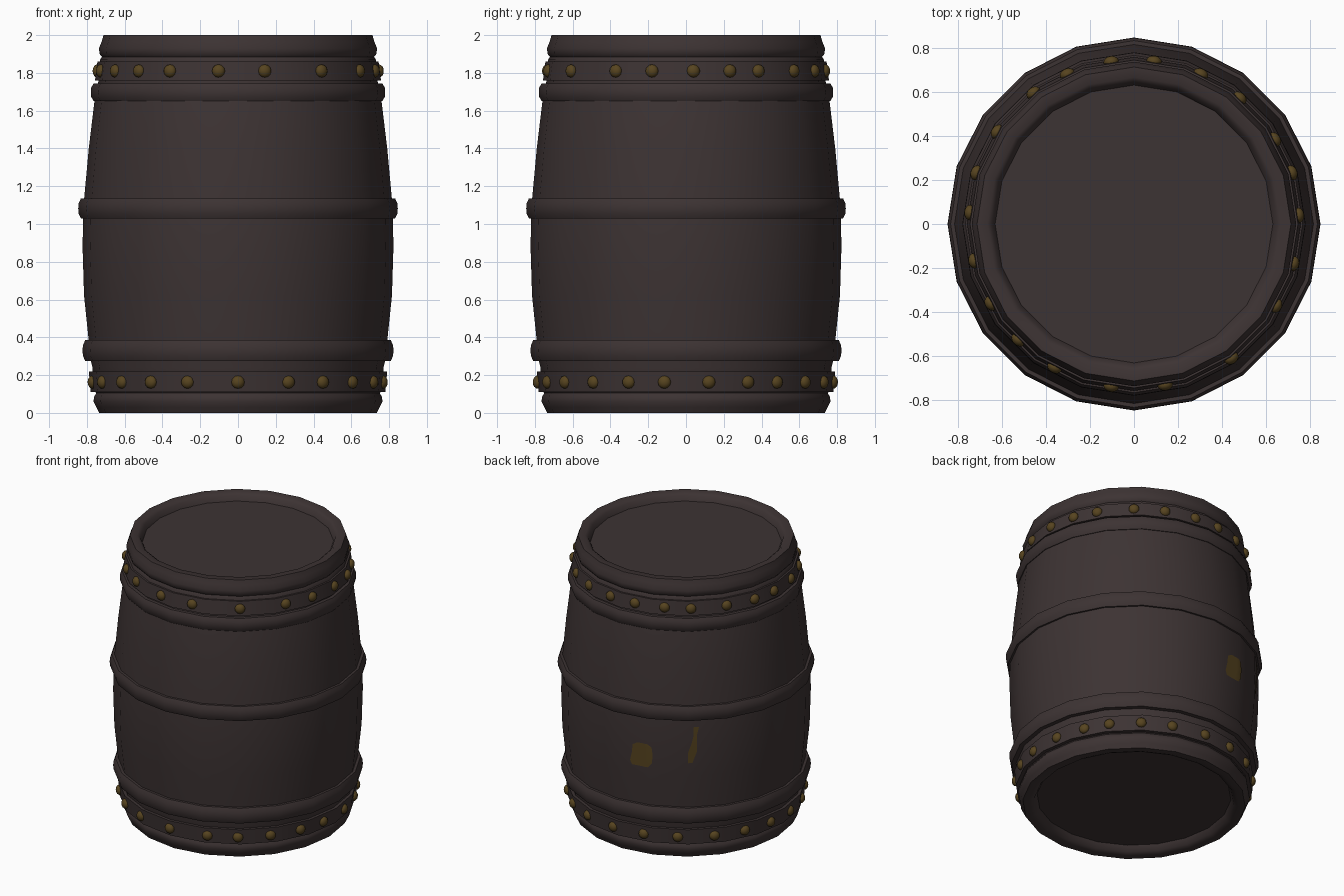
import bpy, bmesh, math
from mathutils import Matrix, Vector

if "Cube" in bpy.data.objects:
    bpy.data.objects.remove(bpy.data.objects["Cube"])

SIDES = 20
STEP = 2 * math.pi / SIDES


def material(name, rgb):
    m = bpy.data.materials.new(name)
    m.diffuse_color = (*rgb, 1)
    m.use_nodes = True
    m.node_tree.nodes["Principled BSDF"].inputs["Base Color"].default_value = m.diffuse_color
    return m


WOOD = material("dark brown", (0.046, 0.033, 0.033))
GOLD = material("dull gold", (0.095, 0.058, 0.014))


def finish(name, bm, mat, angle=45):
    bmesh.ops.recalc_face_normals(bm, faces=bm.faces[:])
    me = bpy.data.meshes.new(name)
    bm.to_mesh(me)
    bm.free()
    ob = bpy.data.objects.new(name, me)
    bpy.context.collection.objects.link(ob)
    me.materials.append(mat)
    bpy.ops.object.select_all(action='DESELECT')
    ob.select_set(True)
    bpy.context.view_layer.objects.active = ob
    bpy.ops.object.shade_smooth_by_angle(angle=math.radians(angle))
    return ob


def lathe(name, profile, closed=False, angle=45):
    """Turn an (r, z) profile around z; open profiles get flat end discs."""
    bm = bmesh.new()
    loops = [[bm.verts.new((r * math.cos(i * STEP), r * math.sin(i * STEP), z))
              for i in range(SIDES)] for r, z in profile]
    pairs = list(zip(loops, loops[1:]))
    if closed:
        pairs.append((loops[-1], loops[0]))
    else:
        bm.faces.new(loops[0])
        bm.faces.new(loops[-1])
    for a, b in pairs:
        for i in range(SIDES):
            j = (i + 1) % SIDES
            bm.faces.new((a[i], a[j], b[j], b[i]))
    return finish(name, bm, WOOD, angle)


# Barrel body with rolled rims and shallow recessed ends
BODY = [(0.785, 0.30), (0.79, 0.38), (0.815, 0.62), (0.823, 0.88), (0.82, 1.02),
        (0.814, 1.14), (0.79, 1.40), (0.76, 1.65)]
bottom = [(0.64, 0.05), (0.66, 0.012), (0.69, 0.0), (0.735, 0.0), (0.75, 0.03),
          (0.765, 0.06), (0.762, 0.085), (0.75, 0.105), (0.765, 0.12), (0.77, 0.24)]
top = [(0.74, 1.75), (0.73, 1.87), (0.72, 1.885), (0.733, 1.90), (0.736, 1.93),
       (0.722, 1.965), (0.712, 2.0), (0.665, 2.0), (0.645, 1.985), (0.63, 1.95)]
lathe("barrel_body", bottom + BODY + top, angle=50)


# Rounded hoops
def hoop(name, z0, z1, r0, r1, r_out):
    h = z1 - z0
    lathe(name, [(r0 - 0.03, z0), (r_out - 0.014, z0), (r_out - 0.002, z0 + 0.25 * h),
                 (r_out, z0 + 0.5 * h), (r_out - 0.002, z0 + 0.75 * h),
                 (r_out - 0.014, z1), (r1 - 0.03, z1)], closed=True, angle=60)


hoop("lower_hoop", 0.275, 0.385, 0.785, 0.79, 0.823)
hoop("middle_hoop", 1.03, 1.135, 0.82, 0.815, 0.846)
hoop("upper_hoop", 1.65, 1.745, 0.76, 0.745, 0.779)

# Flat studded straps
lathe("lower_strap", [(0.74, 0.11), (0.78, 0.11), (0.79, 0.22), (0.74, 0.22)], True)
lathe("upper_strap", [(0.71, 1.76), (0.757, 1.76), (0.744, 1.86), (0.71, 1.86)], True)


def faceted(r, deg):
    """Distance to the flat side of the 20-gon in a given direction."""
    a = math.radians(deg) % STEP
    return r * math.cos(STEP / 2) / math.cos(a - STEP / 2)


# Domed studs
def studs(name, angles, r, z):
    bm = bmesh.new()
    for deg in angles:
        m = (Matrix.Rotation(math.radians(deg), 4, 'Z')
             @ Matrix.Translation((faceted(r, deg), 0, z))
             @ Matrix.Diagonal((0.026, 0.035, 0.035, 1))
             @ Matrix.Rotation(math.pi / 2, 4, 'Y'))
        bmesh.ops.create_uvsphere(bm, u_segments=12, v_segments=8, radius=1, matrix=m)
    finish(name, bm, GOLD, 60)


studs("upper_studs", [3, 18, 31, 50, 66, 83, 98, 114, 127.5, 146, 162, 176, 193, 209,
                      225, 241, 262, 281, 306, 330, 346], 0.752, 1.81)
studs("lower_studs", [-90, -70, -55, -39, -23, -8.5, 9, 25, 38, 53.5, 69, 87, 104, 121,
                      139, 155, 171, 187, 202.5, 218, 234, 250], 0.785, 0.163)


# Worn gold patches on the back, thin plates following the flat sides
def body_radius(z):
    for (r0, z0), (r1, z1) in zip(BODY, BODY[1:]):
        if z0 <= z <= z1:
            return r0 + (r1 - r0) * (z - z0) / (z1 - z0)


def patch(name, rows):
    """rows: (z, start angle, end angle)"""
    bm = bmesh.new()
    grid = []
    for z, a0, a1 in rows:
        line = []
        for k in range(7):
            deg = a0 + (a1 - a0) * k / 6
            d = faceted(body_radius(z), deg) + 0.005
            a = math.radians(deg)
            line.append(bm.verts.new((d * math.cos(a), d * math.sin(a), z)))
        grid.append(line)
    for p, q in zip(grid, grid[1:]):
        for k in range(6):
            bm.faces.new((p[k], p[k + 1], q[k + 1], q[k]))
    ob = finish(name, bm, GOLD)
    # keep faces pointing outward
    if ob.data.polygons[0].normal.dot(Vector(ob.data.polygons[0].center)) < 0:
        ob.data.flip_normals()


patch("wide_patch", [(0.67, 99, 107), (0.70, 98, 109), (0.76, 99, 109.5),
                     (0.82, 99.5, 109), (0.84, 102, 107)])
patch("narrow_patch", [(0.72, 126, 128), (0.80, 126, 130), (0.86, 127.5, 130),
                       (0.92, 128.5, 130), (0.98, 128.5, 131)])
